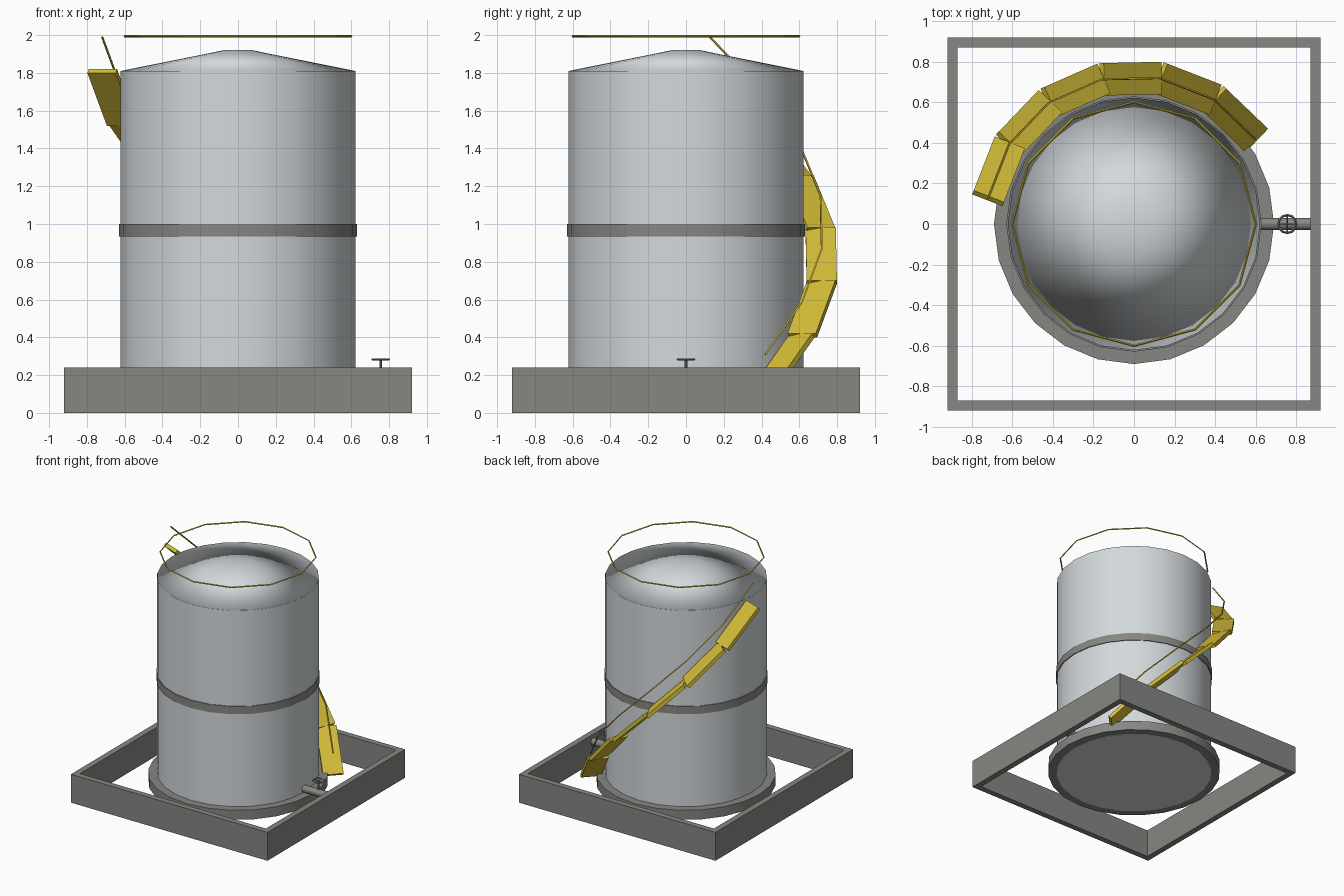
import bpy, bmesh, math
from mathutils import Vector, Matrix

if "Cube" in bpy.data.objects:
    bpy.data.objects.remove(bpy.data.objects["Cube"], do_unlink=True)


def material(name, rgb):
    m = bpy.data.materials.new(name)
    m.use_nodes = True
    m.diffuse_color = (*rgb, 1)
    m.node_tree.nodes["Principled BSDF"].inputs["Base Color"].default_value = (*rgb, 1)
    return m


STEEL = material("pale_steel", (0.65, 0.69, 0.71))
GREY = material("concrete_grey", (0.24, 0.24, 0.225))
YELLOW = material("safety_yellow", (0.66, 0.51, 0.04))


def finish(name, bm, mat, smooth_angle=None):
    bmesh.ops.recalc_face_normals(bm, faces=bm.faces)
    mesh = bpy.data.meshes.new(name)
    bm.to_mesh(mesh)
    bm.free()
    mesh.materials.append(mat)
    if smooth_angle:
        mesh.shade_smooth()
        mesh.set_sharp_from_angle(angle=math.radians(smooth_angle))
    obj = bpy.data.objects.new(name, mesh)
    bpy.context.collection.objects.link(obj)
    return obj


def drum(name, r1, r2, z1, z2, mat, sides=24, smooth_angle=40, place=Matrix()):
    bm = bmesh.new()
    shift = place @ Matrix.Translation((0, 0, (z1 + z2) / 2))
    bmesh.ops.create_cone(bm, cap_ends=True, segments=sides, radius1=r1,
                          radius2=r2, depth=z2 - z1, matrix=shift)
    return finish(name, bm, mat, smooth_angle)


def box(name, size, place, mat):
    bm = bmesh.new()
    bmesh.ops.create_cube(bm, size=1, matrix=place @ Matrix.Diagonal((*size, 1)))
    return finish(name, bm, mat)


def tube(name, points, radius, mat, closed=False):
    curve = bpy.data.curves.new(name, 'CURVE')
    curve.dimensions = '3D'
    curve.bevel_depth = radius
    curve.bevel_resolution = 0
    curve.use_fill_caps = not closed
    spline = curve.splines.new('POLY')
    spline.points.add(len(points) - 1)
    for p, co in zip(spline.points, points):
        p.co = (*co, 1)
        p.radius = 1
    spline.use_cyclic_u = closed
    spline.use_smooth = False
    curve.materials.append(mat)
    obj = bpy.data.objects.new(name, curve)
    bpy.context.collection.objects.link(obj)


def polar(r, degrees, z):
    a = math.radians(degrees)
    return Vector((r * math.cos(a), r * math.sin(a), z))


# Tank
drum("tank_body", 0.622, 0.622, 0.068, 1.809, STEEL)
drum("tank_roof", 0.622, 0.075, 1.81, 1.92, STEEL, smooth_angle=180)
drum("middle_band", 0.629, 0.629, 0.935, 1.0, GREY)
drum("base_ring", 0.69, 0.69, 0.07, 0.15, GREY)

# Square containment wall, open in the middle
outer, inner, height = 0.92, 0.87, 0.24
bm = bmesh.new()
loops = []
for half, z in ((outer, 0), (outer, height), (inner, height), (inner, 0)):
    loops.append([bm.verts.new((sx * half, sy * half, z))
                  for sx, sy in ((-1, -1), (1, -1), (1, 1), (-1, 1))])
for i in range(4):
    a, b = loops[i], loops[(i + 1) % 4]
    for j in range(4):
        k = (j + 1) % 4
        bm.faces.new((a[j], a[k], b[k], b[j]))
finish("containment_wall", bm, GREY)

# Hoop rail above the roof
tube("roof_rail", [polar(0.6, 30 * i, 1.994) for i in range(12)], 0.006, YELLOW, True)

# Stair flights winding up the back, with a handrail
path = [polar(0.73, 35 + 22.5 * i, 0.13 + 0.28 * i) for i in range(7)]
for i, (a, b) in enumerate(zip(path, path[1:])):
    along = (b - a).normalized()
    side = Vector((0, 0, 1)).cross(along).normalized()
    up = along.cross(side)
    place = Matrix((along, side, up)).transposed().to_4x4()
    place.translation = (a + b) / 2
    box(f"stair_flight_{i + 1}", ((b - a).length, 0.16, 0.03), place, YELLOW)
tube("stair_handrail", [p + Vector((0, 0, 0.18)) for p in path], 0.006, YELLOW)

# Outlet pipe and valve
pipe_z, valve_x, wheel_z = 0.18, 0.755, 0.283
lay = Matrix.Translation((0, 0, pipe_z)) @ Matrix.Rotation(math.pi / 2, 4, 'Y')
drum("outlet_pipe", 0.03, 0.03, 0.6, inner, GREY, sides=12, place=lay)
at_valve = Matrix.Translation((valve_x, 0, 0))
drum("valve_stem", 0.007, 0.007, pipe_z, wheel_z, GREY, sides=8, place=at_valve)
hub = Vector((valve_x, 0, wheel_z))
tube("valve_wheel", [hub + polar(0.044, 30 * i, 0) for i in range(12)], 0.006, GREY, True)
for i in range(2):
    arm = polar(0.044, 90 * i, 0)
    tube(f"valve_spoke_{i + 1}", [hub - arm, hub + arm], 0.003, GREY)
